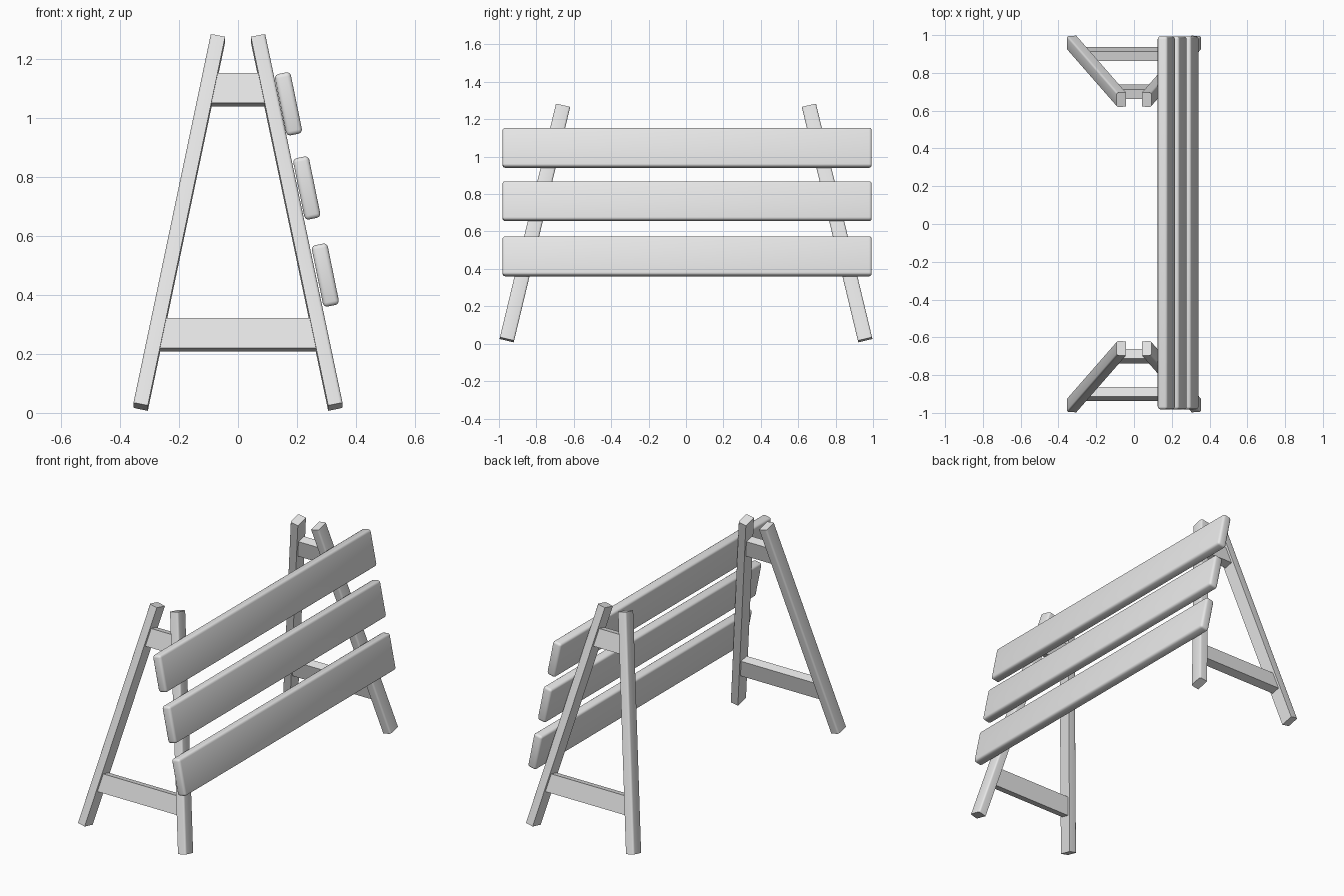
import bpy, bmesh, math
from mathutils import Matrix, Vector

cube = bpy.data.objects.get("Cube")
if cube:
    bpy.data.objects.remove(cube, do_unlink=True)

grey = bpy.data.materials.new("plain_grey")
grey.use_nodes = True
grey.diffuse_color = (0.8, 0.8, 0.8, 1)
grey.node_tree.nodes["Principled BSDF"].inputs["Base Color"].default_value = (0.8, 0.8, 0.8, 1)


def make_box(name, size, matrix, bevel=0, pick=None):
    """Box of the given size; picked edges are rounded before it is placed."""
    bm = bmesh.new()
    bmesh.ops.create_cube(bm, size=1, matrix=Matrix.Diagonal((*size, 1)))
    if bevel:
        edges = [e for e in bm.edges if pick is None or pick(e)]
        bmesh.ops.bevel(bm, geom=edges, offset=bevel, segments=3, profile=0.5,
                        affect='EDGES', clamp_overlap=True)
    bmesh.ops.transform(bm, matrix=matrix, verts=bm.verts)
    bmesh.ops.recalc_face_normals(bm, faces=bm.faces)
    mesh = bpy.data.meshes.new(name)
    bm.to_mesh(mesh)
    bm.free()
    mesh.materials.append(grey)
    obj = bpy.data.objects.new(name, mesh)
    bpy.context.collection.objects.link(obj)
    if bevel:
        bpy.ops.object.select_all(action='DESELECT')
        obj.select_set(True)
        bpy.context.view_layer.objects.active = obj
        bpy.ops.object.shade_smooth_by_angle(angle=math.radians(40))
    return obj


LEAN = math.atan(0.24)       # trestle lean towards the middle
SPLAY = math.atan(0.204)     # spread of each leg pair

# Two leaning trestles, each with two splayed legs and two crossbars
for end, sy in (("front", -1), ("back", 1)):
    frame = Matrix.Translation((0, sy * 0.963, 0)) @ Matrix.Rotation(sy * LEAN, 4, 'X')
    for side, sx in (("right", -1), ("left", 1)):
        place = (frame @ Matrix.Translation((sx * 0.199, 0, 0.664))
                 @ Matrix.Rotation(-sx * SPLAY, 4, 'Y'))

        def outer_edge(e):
            a, b = (v.co for v in e.verts)
            return abs(a.z - b.z) > 0.5 and a.x * sx > 0

        make_box(f"{end}_{side}_leg", (0.05, 0.078, 1.311), place, 0.01, outer_edge)
    for level, height, length in (("upper", 1.126, 0.21), ("lower", 0.272, 0.55)):
        make_box(f"{end}_{level}_crossbar", (length, 0.052, 0.104),
                 frame @ Matrix.Translation((0, 0, height)))

# Three rounded planks fixed to the outside of the left legs
for name, x, z in (("top", 0.171, 1.047), ("middle", 0.233, 0.762), ("bottom", 0.296, 0.467)):
    place = Matrix.Translation((x, 0.006, z)) @ Matrix.Rotation(-SPLAY, 4, 'Y')
    make_box(f"{name}_plank", (0.055, 1.974, 0.212), place, 0.014)
